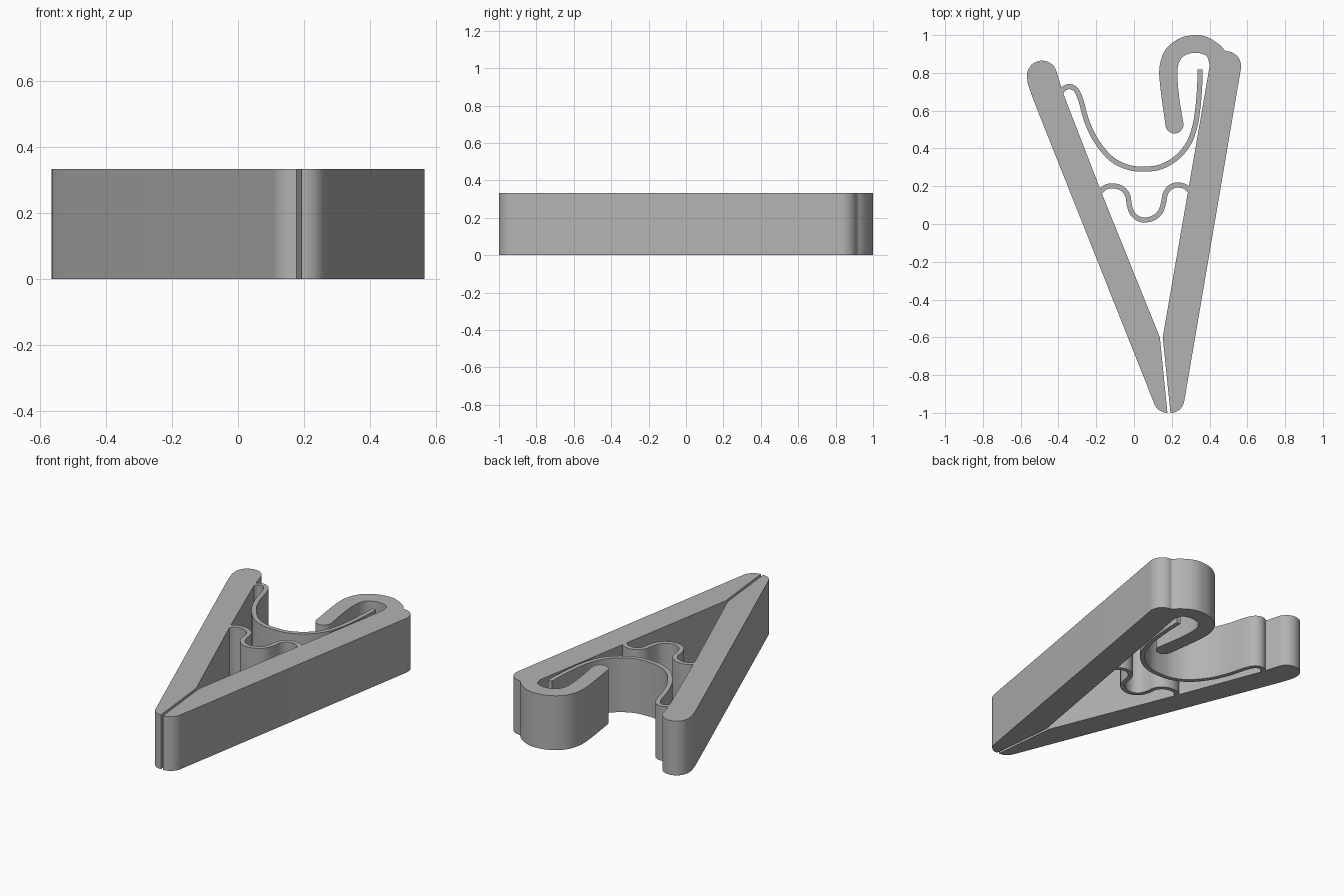
import bpy, bmesh, math
from mathutils import Vector

if "Cube" in bpy.data.objects:
    bpy.data.objects.remove(bpy.data.objects["Cube"], do_unlink=True)

HEIGHT = 0.333
STRAP = 0.0135  # half thickness of the springs

grey = bpy.data.materials.new("plain grey")
grey.use_nodes = True
grey.diffuse_color = (0.45, 0.45, 0.45, 1)
grey.node_tree.nodes["Principled BSDF"].inputs["Base Color"].default_value = (0.45, 0.45, 0.45, 1)


def arc(cx, cy, radius, start, end, steps=14):
    """Points along a circular arc, angles in degrees."""
    angles = [math.radians(start + (end - start) * i / steps) for i in range(steps + 1)]
    return [Vector((cx + radius * math.cos(a), cy + radius * math.sin(a))) for a in angles]


def smooth_path(points, steps=6):
    """Smooth curve passing through every control point."""
    p = [Vector(q) for q in points]
    p = [2 * p[0] - p[1]] + p + [2 * p[-1] - p[-2]]
    path = []
    for a, b, c, d in zip(p, p[1:], p[2:], p[3:]):
        for i in range(steps):
            t = i / steps
            path.append(0.5 * (2 * b + (c - a) * t + (2 * a - 5 * b + 4 * c - d) * t ** 2
                               + (3 * b - a - 3 * c + d) * t ** 3))
    return path + [p[-2]]


def ribbon(path):
    """Outline of a thin strip of even thickness following a path."""
    left, right = [], []
    for i, point in enumerate(path):
        along = (path[min(i + 1, len(path) - 1)] - path[max(i - 1, 0)]).normalized()
        across = Vector((-along.y, along.x)) * STRAP
        left.append(point + across)
        right.append(point - across)
    return right + left[::-1]


def extrude_outline(name, outline):
    """Raise a flat outline from the ground to the full height."""
    bm = bmesh.new()
    base = bm.faces.new([bm.verts.new((p[0], p[1], 0)) for p in outline])
    raised = bmesh.ops.extrude_face_region(bm, geom=[base], use_keep_orig=True)
    top = [v for v in raised["geom"] if isinstance(v, bmesh.types.BMVert)]
    bmesh.ops.translate(bm, vec=(0, 0, HEIGHT), verts=top)
    bmesh.ops.recalc_face_normals(bm, faces=bm.faces)
    mesh = bpy.data.meshes.new(name)
    bm.to_mesh(mesh)
    bm.free()
    mesh.materials.append(grey)
    obj = bpy.data.objects.new(name, mesh)
    bpy.context.collection.objects.link(obj)
    bpy.ops.object.select_all(action="DESELECT")
    obj.select_set(True)
    bpy.context.view_layer.objects.active = obj
    bpy.ops.object.shade_smooth_by_angle(angle=math.radians(30))


# Straight arm with a round handle end and a rounded jaw tip
plain_arm = arc(0.177, -0.926, 0.074, 202, 270)
plain_arm += [(0.137, -0.6), (-0.168, 0.156), (-0.378, 0.7)]
plain_arm += arc(-0.487, 0.785, 0.08, 15, 180)
plain_arm += smooth_path([(-0.563, 0.745), (-0.537, 0.67), (-0.5, 0.575)], 4)
extrude_outline("plain_arm", plain_arm)

# Arm that curls over into a hook
hook_outer = smooth_path([(0.484, 0.915), (0.452, 0.95), (0.39, 0.988), (0.325, 1.0), (0.24, 0.982),
                          (0.167, 0.923), (0.135, 0.83), (0.141, 0.71), (0.167, 0.52)])
hook_inner = smooth_path([(0.262, 0.53), (0.238, 0.68), (0.23, 0.81), (0.246, 0.87), (0.283, 0.899),
                          (0.336, 0.906), (0.384, 0.888), (0.401, 0.84)])
hook_arm = arc(0.193, -0.926, 0.074, -90, -10)
hook_arm += arc(0.487, 0.835, 0.08, -10, 90)
hook_arm += hook_outer[1:]
hook_arm += arc(0.214, 0.527, 0.048, 190, 355)
hook_arm += hook_inner
hook_arm += [(0.283, 0.156), (0.152, -0.6)]
extrude_outline("hook_arm", hook_arm)

# Long spring, looped off the plain arm and reaching up into the hook
long_spring = smooth_path([(-0.39, 0.69), (-0.37, 0.718), (-0.34, 0.727), (-0.308, 0.711),
                           (-0.283, 0.66), (-0.25, 0.545), (-0.2, 0.44), (-0.12, 0.345),
                           (-0.03, 0.3), (0.055, 0.291), (0.14, 0.302), (0.225, 0.35),
                           (0.288, 0.425), (0.323, 0.52), (0.34, 0.63), (0.348, 0.74), (0.35, 0.818)])
extrude_outline("long_spring", ribbon(long_spring))

# Short wavy spring joining both arms
wavy_spring = smooth_path([(-0.18, 0.168), (-0.152, 0.194), (-0.11, 0.202), (-0.062, 0.187),
                           (-0.033, 0.15), (-0.025, 0.1), (-0.008, 0.055), (0.025, 0.028),
                           (0.06, 0.021), (0.105, 0.033), (0.14, 0.065), (0.156, 0.11),
                           (0.166, 0.16), (0.192, 0.194), (0.23, 0.207), (0.27, 0.198), (0.297, 0.175)])
extrude_outline("wavy_spring", ribbon(wavy_spring))
